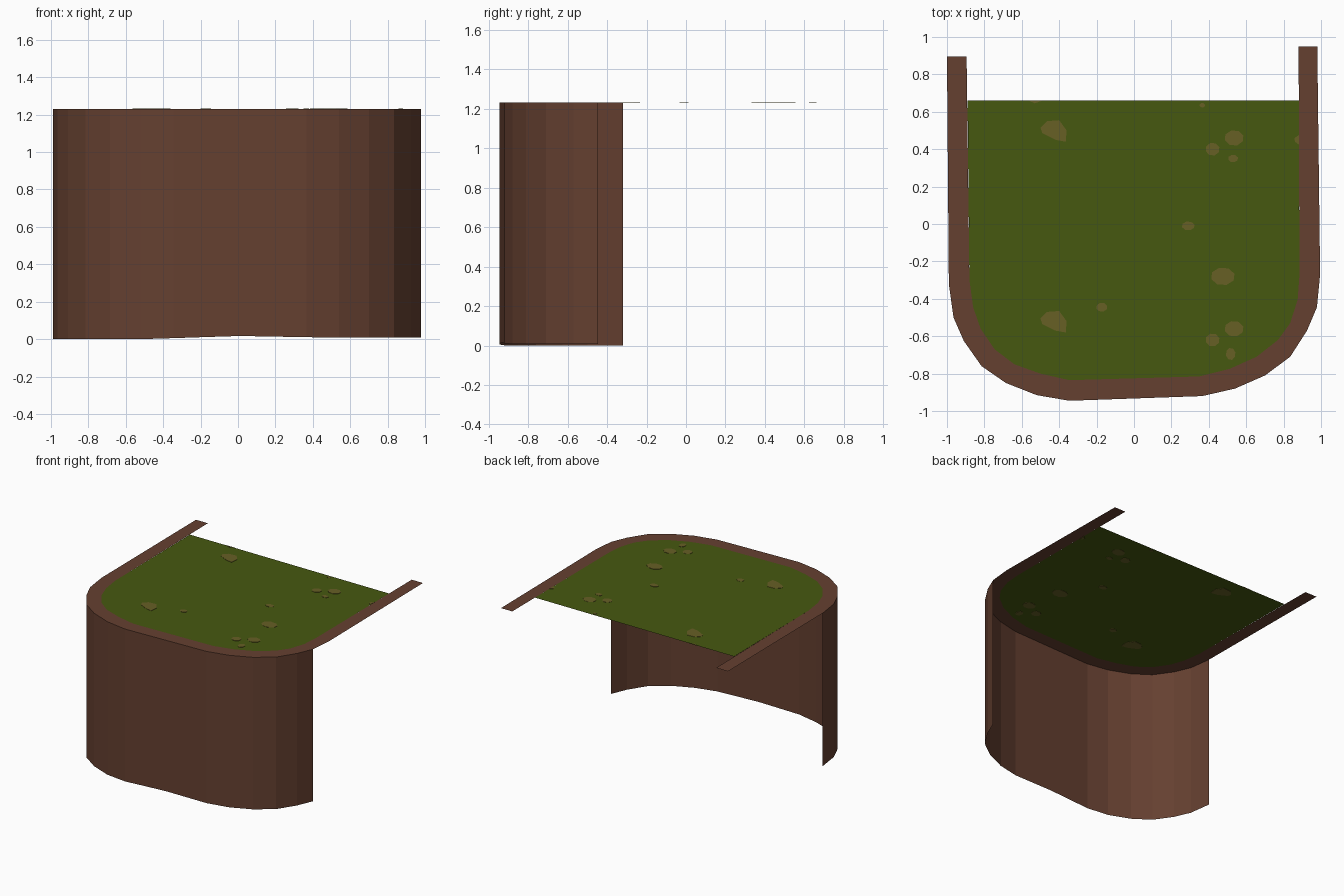
import bpy, bmesh, math

if "Cube" in bpy.data.objects:
    bpy.data.objects.remove(bpy.data.objects["Cube"])

TOP = 1.23

def material(name, rgb):
    m = bpy.data.materials.new(name)
    m.diffuse_color = (*rgb, 1)
    m.use_nodes = True
    m.node_tree.nodes["Principled BSDF"].inputs["Base Color"].default_value = m.diffuse_color
    return m

soil = material("brown soil", (0.130, 0.051, 0.030))
grass = material("grass green", (0.061, 0.098, 0.005))
moss = material("olive patch", (0.135, 0.115, 0.018))

def mesh_object(name, verts, faces, mat):
    me = bpy.data.meshes.new(name)
    me.from_pydata(verts, [], faces)
    me.materials.append(mat)
    ob = bpy.data.objects.new(name, me)
    bpy.context.collection.objects.link(ob)
    return ob

# U-shaped outlines of the rim, from back left round the front to back right
outer = [(-1.0, .895), (-.99, -.32), (-.965, -.5), (-.91, -.625), (-.815, -.76),
         (-.685, -.85), (-.52, -.915), (-.345, -.945), (.365, -.92), (.54, -.88),
         (.70, -.81), (.835, -.71), (.925, -.57), (.978, -.445), (.995, -.27), (.98, .95)]
inner = [(-.895, .895), (-.88, -.3), (-.86, -.445), (-.82, -.56), (-.745, -.67),
         (-.64, -.75), (-.50, -.80), (-.345, -.835), (.35, -.815), (.51, -.775),
         (.655, -.71), (.77, -.62), (.835, -.53), (.875, -.405), (.885, -.27), (.88, .95)]
n = len(outer)

# Flat soil rim around the grass
mesh_object("soil_rim", [(x, y, TOP) for x, y in outer + inner],
            [(i, n + i, n + i + 1, i + 1) for i in range(n - 1)], soil)

# Curved cliff wall hanging from the front of the rim, with a gently arched foot
def foot(x):
    if x < -0.5:
        return 0.0
    return 0.017 * (x + 0.5) / 0.5 if x < 0 else 0.017 - 0.009 * min(x / 0.5, 1)

run = []
for i in range(1, 14):
    run.append(outer[i])
    if i == 7:                       # extra columns along the straight front
        (ax, ay), (bx, by) = outer[7], outer[8]
        run += [(ax + (bx - ax) * t, ay + (by - ay) * t) for t in (0.25, 0.5, 0.75)]
m = len(run)
mesh_object("cliff_wall", [(x, y, foot(x)) for x, y in run] + [(x, y, TOP) for x, y in run],
            [(i, i + 1, m + i + 1, m + i) for i in range(m - 1)], soil)

# Grass sheet, cut straight across the back
sheet = [(-.89, .66)] + inner[1:-1] + [(.881, .66)]
mesh_object("grass_top", [(x, y, TOP) for x, y in sheet], [tuple(range(len(sheet)))], grass)

# Thin mossy patches, visible from above and below
def patch(name, outline):
    k = len(outline)
    v = [(x, y, TOP - .002) for x, y in outline] + [(x, y, TOP + .002) for x, y in outline]
    f = [tuple(range(k))[::-1], tuple(range(k, 2 * k))]
    f += [(i, (i + 1) % k, k + (i + 1) % k, k + i) for i in range(k)]
    mesh_object(name, v, f, moss)

def blob(cx, cy, rx, ry):
    return [(cx + rx * math.cos(a * math.pi / 4 + .3), cy + ry * math.sin(a * math.pi / 4 + .3))
            for a in range(8)]

large = [(-.50, .515), (-.49, .485), (-.42, .45), (-.365, .44), (-.36, .50), (-.40, .555), (-.465, .55)]
for shift in (0, -1.02):             # the pattern repeats from back to front
    patch("large_patch", [(x, y + shift) for x, y in large])
    patch("round_patch", blob(.535, .46 + shift, .052, .042))
    patch("side_patch", blob(.42, .40 + shift, .038, .035))
patch("small_patch", blob(.53, .35, .027, .02))
patch("small_patch", blob(.517, -.695, .026, .033))
patch("middle_patch", blob(.475, -.28, .065, .048))
patch("centre_patch", blob(.29, -.01, .035, .024))
patch("left_patch", blob(-.172, -.445, .03, .024))
patch("back_patch", blob(.365, .635, .015, .012))
patch("back_edge_patch", [(-.565, .66), (-.53, .645), (-.49, .66)])
patch("edge_patch", [(.881, .425), (.881, .475), (.858, .46), (.86, .44)])
